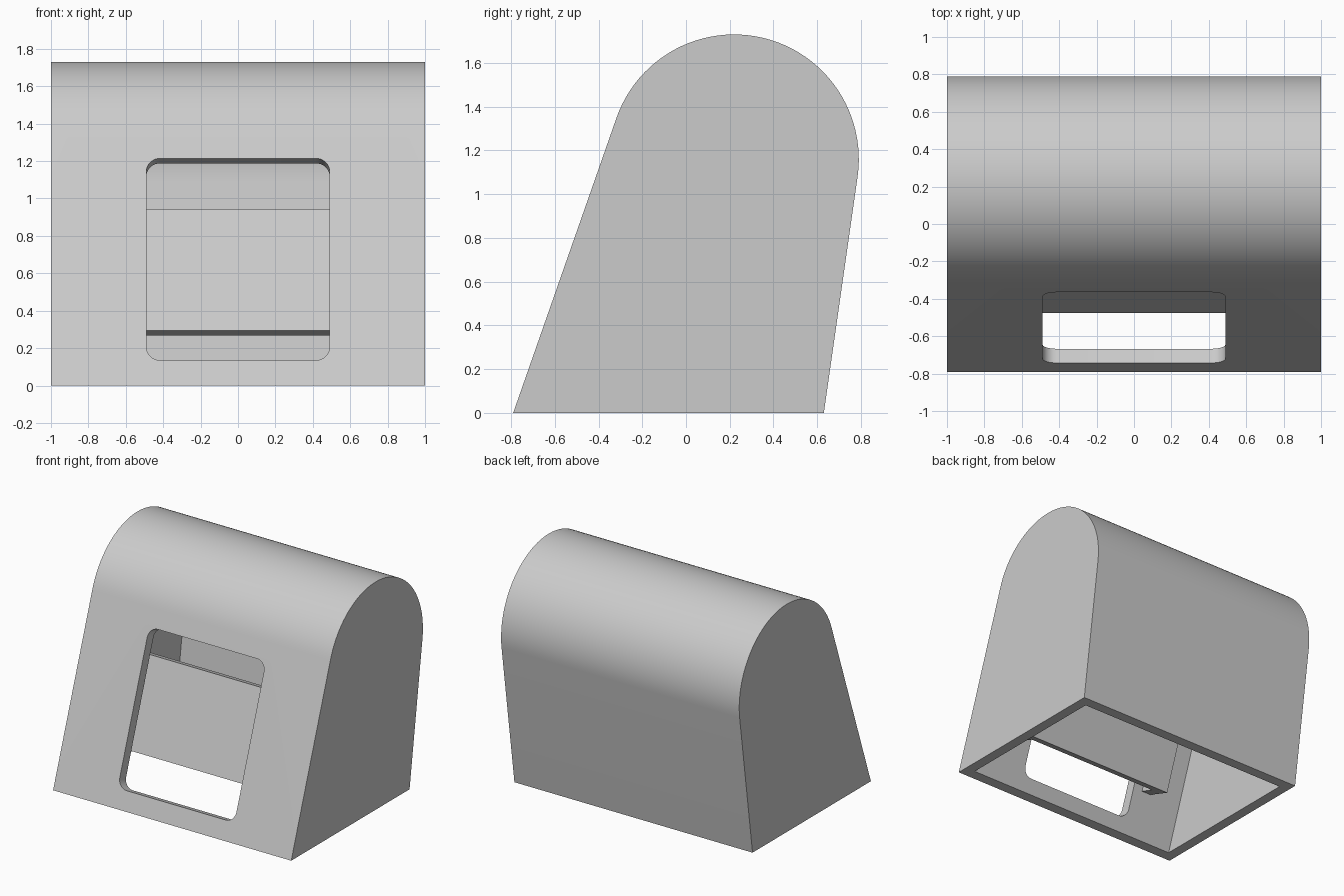
import bpy, bmesh, math
from mathutils import Vector, Matrix

if "Cube" in bpy.data.objects:
    bpy.data.objects.remove(bpy.data.objects["Cube"], do_unlink=True)

WALL = 0.08
CENTRE, RADIUS = (0.22, 1.16), 0.57          # rounded top, in (y, z)
FRONT_FOOT, BACK_FOOT = -0.79, 0.63

grey = bpy.data.materials.new("light grey")
grey.use_nodes = True
grey.diffuse_color = (0.6, 0.6, 0.6, 1)
grey.node_tree.nodes["Principled BSDF"].inputs["Base Color"].default_value = (0.6, 0.6, 0.6, 1)


def tangent_angle(foot, side):
    """Angle on the top circle where the line from the foot touches it."""
    dy, dz = foot - CENTRE[0], -CENTRE[1]
    return math.atan2(dz, dy) + side * math.acos(RADIUS / math.hypot(dy, dz))


BACK = tangent_angle(BACK_FOOT, 1)
FRONT = tangent_angle(FRONT_FOOT, -1) % math.tau


def prism(name, outline, depth, matrix):
    """Extrude a 2D outline by depth along local z, centred, then place it."""
    bm = bmesh.new()
    face = bm.faces.new([bm.verts.new((a, b, -depth / 2)) for a, b in outline])
    top = bmesh.ops.extrude_face_region(bm, geom=[face])["geom"]
    bmesh.ops.translate(bm, vec=(0, 0, depth),
                        verts=[v for v in top if isinstance(v, bmesh.types.BMVert)])
    bmesh.ops.recalc_face_normals(bm, faces=bm.faces)
    bm.transform(matrix)
    mesh = bpy.data.meshes.new(name)
    bm.to_mesh(mesh)
    bm.free()
    mesh.materials.append(grey)
    obj = bpy.data.objects.new(name, mesh)
    bpy.context.collection.objects.link(obj)
    return obj


def side_profile(inset, floor):
    """Sloping sides with a rounded top, offset inwards and cut off at floor."""
    r, steps = RADIUS - inset, 48
    arc = [(CENTRE[0] + r * math.cos(t), CENTRE[1] + r * math.sin(t))
           for t in (BACK + (FRONT - BACK) * i / steps for i in range(steps + 1))]

    def foot(point, angle):
        drop = point[1] - floor
        return (point[0] + drop * math.tan(angle), floor)

    return [foot(arc[0], BACK)] + arc + [foot(arc[-1], FRONT)]


def rounded_rect(x, low, high, r, steps=8):
    corners = [(x - r, high - r), (r - x, high - r), (r - x, low + r), (x - r, low + r)]
    return [(cx + r * math.cos(a), cy + r * math.sin(a))
            for k, (cx, cy) in enumerate(corners)
            for a in (math.pi / 2 * (k + i / steps) for i in range(steps + 1))]


def rect(x0, x1, low, high):
    return [(x0, low), (x1, low), (x1, high), (x0, high)]


# Frames: profile plane (y, z along x), and the sloping front (x, up slope, outward)
along_x = Matrix(((0, 0, 1, 0), (1, 0, 0, 0), (0, 1, 0, 0), (0, 0, 0, 1)))
out = Vector((0, math.cos(FRONT), math.sin(FRONT)))
up = Vector((0, out.z, -out.y))
slope = Matrix(((1, 0, 0, 0), (0, up.y, out.y, FRONT_FOOT), (0, up.z, out.z, 0), (0, 0, 0, 1)))


def at_depth(n):
    return slope @ Matrix.Translation((0, 0, -n))


# Hollow housing, open underneath, with a rounded front window
housing = prism("housing", side_profile(0, 0), 2, along_x)
cavity = prism("cavity_cutter", side_profile(WALL, -0.2), 2 - 2 * WALL, along_x)
window = prism("window_cutter", rounded_rect(0.49, 0.143, 1.287, 0.075), 0.14, at_depth(0.06))
for cutter in (cavity, window):
    cutter.hide_render = True
    mod = housing.modifiers.new(cutter.name, "BOOLEAN")
    mod.operation, mod.solver, mod.object = "DIFFERENCE", "EXACT", cutter
bpy.context.view_layer.update()
cut = bpy.data.meshes.new_from_object(housing.evaluated_get(bpy.context.evaluated_depsgraph_get()))
housing.modifiers.clear()
housing.data = cut
for cutter in (cavity, window):
    bpy.data.objects.remove(cutter, do_unlink=True)

bpy.ops.object.select_all(action="DESELECT")
housing.select_set(True)
bpy.context.view_layer.objects.active = housing
bpy.ops.object.shade_smooth_by_angle(angle=math.radians(30))

# Baffle behind the window: a panel held off the front wall by two side returns
LOW, HIGH, HALF = 0.382, 1.066, 0.65
prism("baffle_panel", rect(-HALF, HALF, LOW, HIGH), WALL, at_depth(0.2 + WALL / 2))
for side, name in ((1, "left_baffle_return"), (-1, "right_baffle_return")):
    prism(name, rect(side * (HALF - WALL), side * HALF, LOW, HIGH), 0.12, at_depth(WALL + 0.06))
